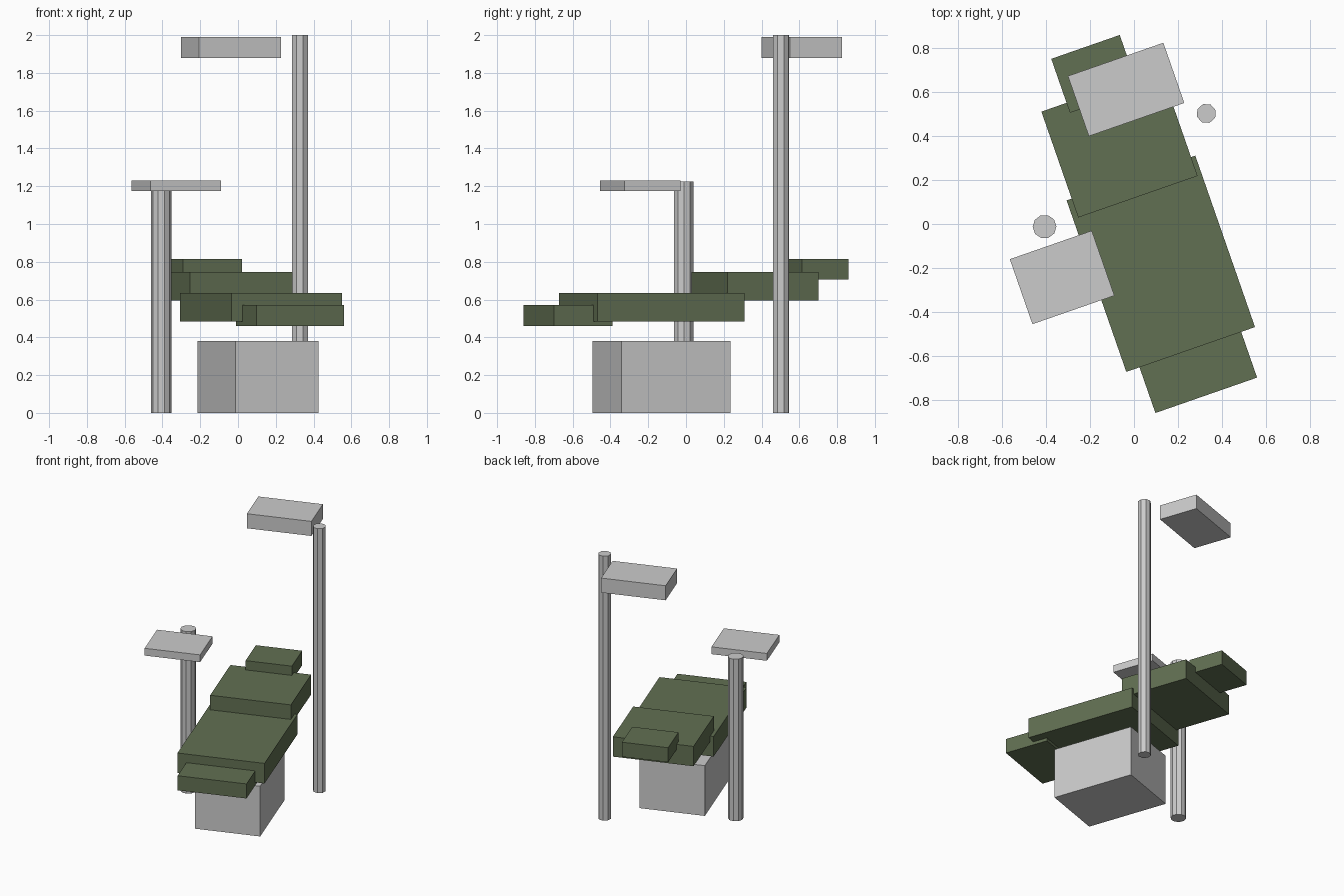
import bpy
from math import radians

if "Cube" in bpy.data.objects:
    bpy.data.objects.remove(bpy.data.objects["Cube"])

TURN = radians(19.2)  # the whole chair stands turned about z

green = bpy.data.materials.new("green_upholstery")
green.diffuse_color = (0.12, 0.16, 0.085, 1)
green.use_nodes = True
green.node_tree.nodes["Principled BSDF"].inputs["Base Color"].default_value = green.diffuse_color


def box(name, x, y, w, d, z0, z1, mat=None):
    bpy.ops.mesh.primitive_cube_add(size=1, location=(x, y, (z0 + z1) / 2))
    ob = bpy.context.object
    ob.name = name
    ob.scale = (w, d, z1 - z0)
    ob.rotation_euler.z = TURN
    if mat:
        ob.data.materials.append(mat)


def pole(name, x, y, r, h, sides):
    bpy.ops.mesh.primitive_cylinder_add(vertices=sides, radius=r, depth=h,
                                        location=(x, y, h / 2))
    ob = bpy.context.object
    ob.name = name
    ob.rotation_euler.z = TURN


# Pedestal and stepped cushions
box("base", 0.105, -0.13, 0.465, 0.61, 0, 0.38)
box("seat", 0.122, -0.181, 0.62, 0.826, 0.483, 0.635, green)
box("backrest", -0.066, 0.365, 0.575, 0.51, 0.595, 0.745, green)
box("headrest", -0.178, 0.683, 0.33, 0.26, 0.705, 0.815, green)
box("footrest", 0.275, -0.625, 0.49, 0.327, 0.46, 0.57, green)

# Instrument tray on its post
pole("tray_post", -0.407, -0.012, 0.054, 1.225, 10)
box("tray", -0.327, -0.243, 0.395, 0.313, 1.175, 1.23)

# Overhead lamp on its post
pole("lamp_post", 0.329, 0.503, 0.045, 2.0, 8)
box("lamp", -0.036, 0.612, 0.46, 0.29, 1.88, 1.99)
